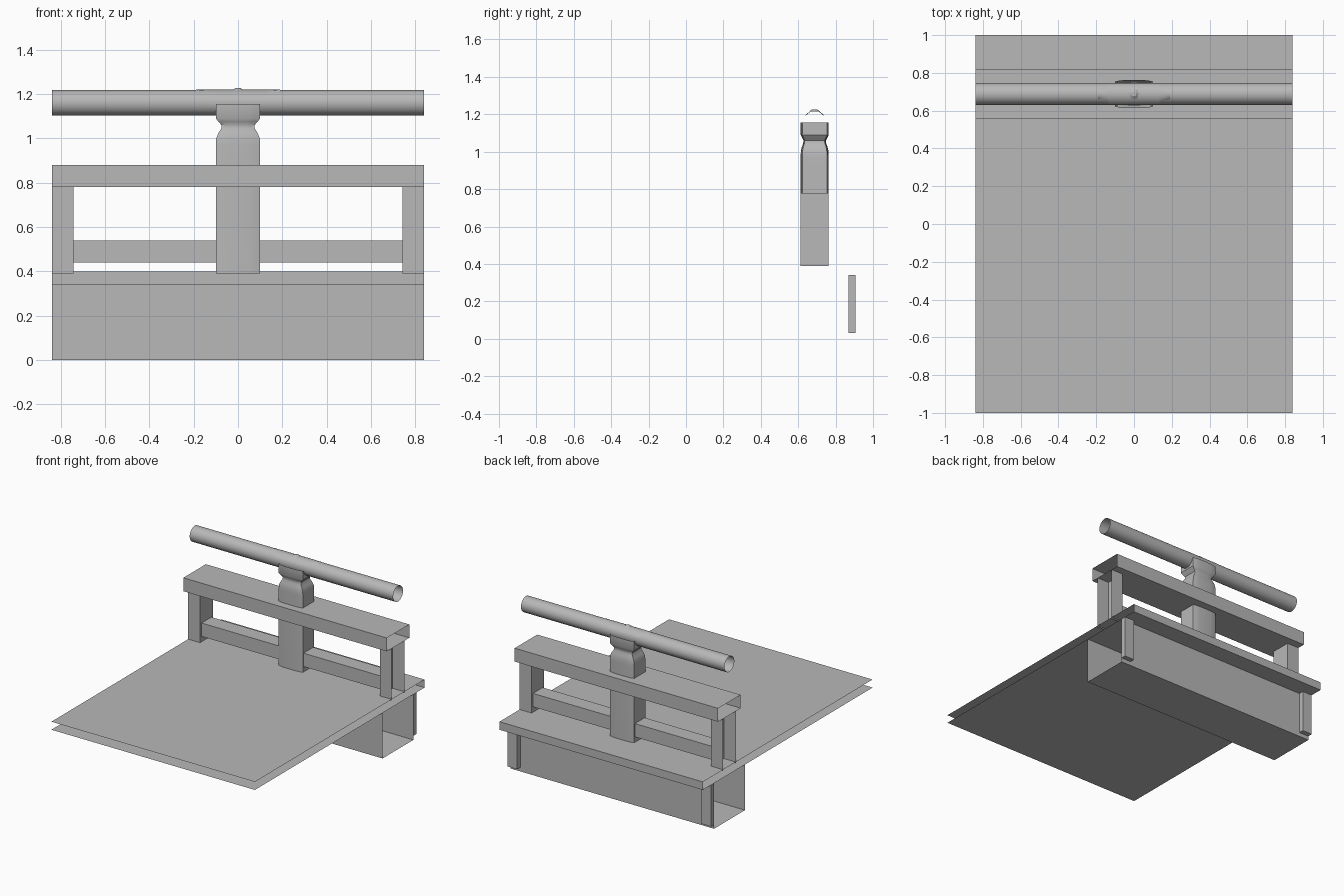
import bpy, bmesh, math
from mathutils import Matrix, Vector

if "Cube" in bpy.data.objects:
    bpy.data.objects.remove(bpy.data.objects["Cube"], do_unlink=True)

GREY = (0.48, 0.48, 0.48, 1)
grey = bpy.data.materials.new("plain_grey")
grey.use_nodes = True
grey.diffuse_color = GREY
grey.node_tree.nodes["Principled BSDF"].inputs["Base Color"].default_value = GREY

HALF = 0.84          # half the length of the section
RAIL_Y = 0.688       # centre line of the railing


def finish(name, bm, smooth=False):
    mesh = bpy.data.meshes.new(name)
    bm.to_mesh(mesh)
    bm.free()
    mesh.materials.append(grey)
    obj = bpy.data.objects.new(name, mesh)
    bpy.context.collection.objects.link(obj)
    if smooth:
        bpy.ops.object.select_all(action='DESELECT')
        obj.select_set(True)
        bpy.context.view_layer.objects.active = obj
        bpy.ops.object.shade_smooth_by_angle(angle=math.radians(35))
    return obj


def box(name, x, y, z, open_sides=()):
    """Thin-walled box; sides whose direction is listed are left open."""
    bm = bmesh.new()
    bmesh.ops.create_cube(bm, size=1)
    size = Vector((x[1] - x[0], y[1] - y[0], z[1] - z[0]))
    mid = Vector((x[0] + x[1], y[0] + y[1], z[0] + z[1])) / 2
    bm.normal_update()
    gone = [f for f in bm.faces
            if any(f.normal.dot(Vector(d)) > 0.9 for d in open_sides)]
    bmesh.ops.delete(bm, geom=gone, context='FACES')
    bmesh.ops.transform(bm, matrix=Matrix.Translation(mid) @ Matrix.Diagonal(size).to_4x4(),
                        verts=bm.verts)
    return finish(name, bm)


def loft(name, rings, closed=True, smooth=True):
    """Skin a list of rings of points."""
    bm = bmesh.new()
    rows = [[bm.verts.new(p) for p in ring] for ring in rings]
    n = len(rows[0])
    for a, b in zip(rows, rows[1:]):
        for i in range(n if closed else n - 1):
            j = (i + 1) % n
            bm.faces.new((a[i], a[j], b[j], b[i]))
    return finish(name, bm, smooth)


LEFT, RIGHT = (1, 0, 0), (-1, 0, 0)
FRONT, BACK, TOP, BOTTOM = (0, -1, 0), (0, 1, 0), (0, 0, 1), (0, 0, -1)
full = (-HALF, HALF)

# Floor slab and the trough hung below its rear edge
box("floor_slab", full, (-1, 1), (0.34, 0.40), (LEFT, RIGHT, FRONT))
box("trough", full, (0.505, 0.868), (0, 0.34), (LEFT, RIGHT, TOP))

# Upper beam
box("upper_beam", full, (0.555, 0.82), (0.78, 0.88), (LEFT, RIGHT))

# Mirrored parts: end posts, lower rails, trough brackets
for side, label, outward in ((1, "left", LEFT), (-1, "right", RIGHT)):
    def span(a, b):
        return tuple(sorted((side * a, side * b)))
    box(label + "_post", span(0.742, HALF), (0.612, 0.762), (0.39, 0.78),
        (outward, TOP, BOTTOM))
    box(label + "_lower_rail", span(0.10, 0.742), (0.63, 0.745), (0.44, 0.54),
        (LEFT, RIGHT))
    box(label + "_trough_bracket", span(0.76, HALF), (0.868, 0.905), (0.03, 0.34),
        (TOP,))


# Central pillar with slightly bowed faces and a narrow neck
def pillar_ring(z, sx, sy):
    ring = []
    for face in (-1, 1):
        for i in range(9):
            t = -1 + i / 4
            bow = 0.066 + 0.009 * math.sqrt(1 - t * t)
            ring.append((-face * t * 0.1 * sx, RAIL_Y + face * bow * sy, z))
    return ring


neck = [(0.39, 1, 1), (0.97, 1, 1), (1.0, 0.98, 0.99), (1.025, 0.88, 0.92),
        (1.045, 0.75, 0.82), (1.06, 0.75, 0.80), (1.075, 0.88, 0.90),
        (1.09, 1, 1), (1.156, 1, 1)]
loft("pillar", [pillar_ring(*s) for s in neck])


# Round handrail, open at both ends
def arc(x, radius, start, end, steps, z=1.16):
    pts = []
    for i in range(steps):
        a = math.radians(start + (end - start) * i / (steps - 1))
        pts.append((x, RAIL_Y + radius * math.cos(a), z + radius * math.sin(a)))
    return pts


loft("handrail", [arc(x, 0.058, 0, 360, 41)[:-1] for x in full])

# Thin saddle plate wrapped over the handrail, tapering towards its ends
saddle = [(-0.19, 65), (-0.13, 30), (0.13, 30), (0.19, 65)]
loft("handrail_saddle", [arc(x, 0.0595, a, 180 - a, 13) for x, a in saddle], closed=False)

# Small button on top of the saddle
bm = bmesh.new()
bmesh.ops.create_cone(bm, cap_ends=True, segments=12, radius1=0.03, radius2=0.012, depth=0.012,
                      matrix=Matrix.Translation((0, RAIL_Y, 1.221)))
finish("saddle_button", bm)
